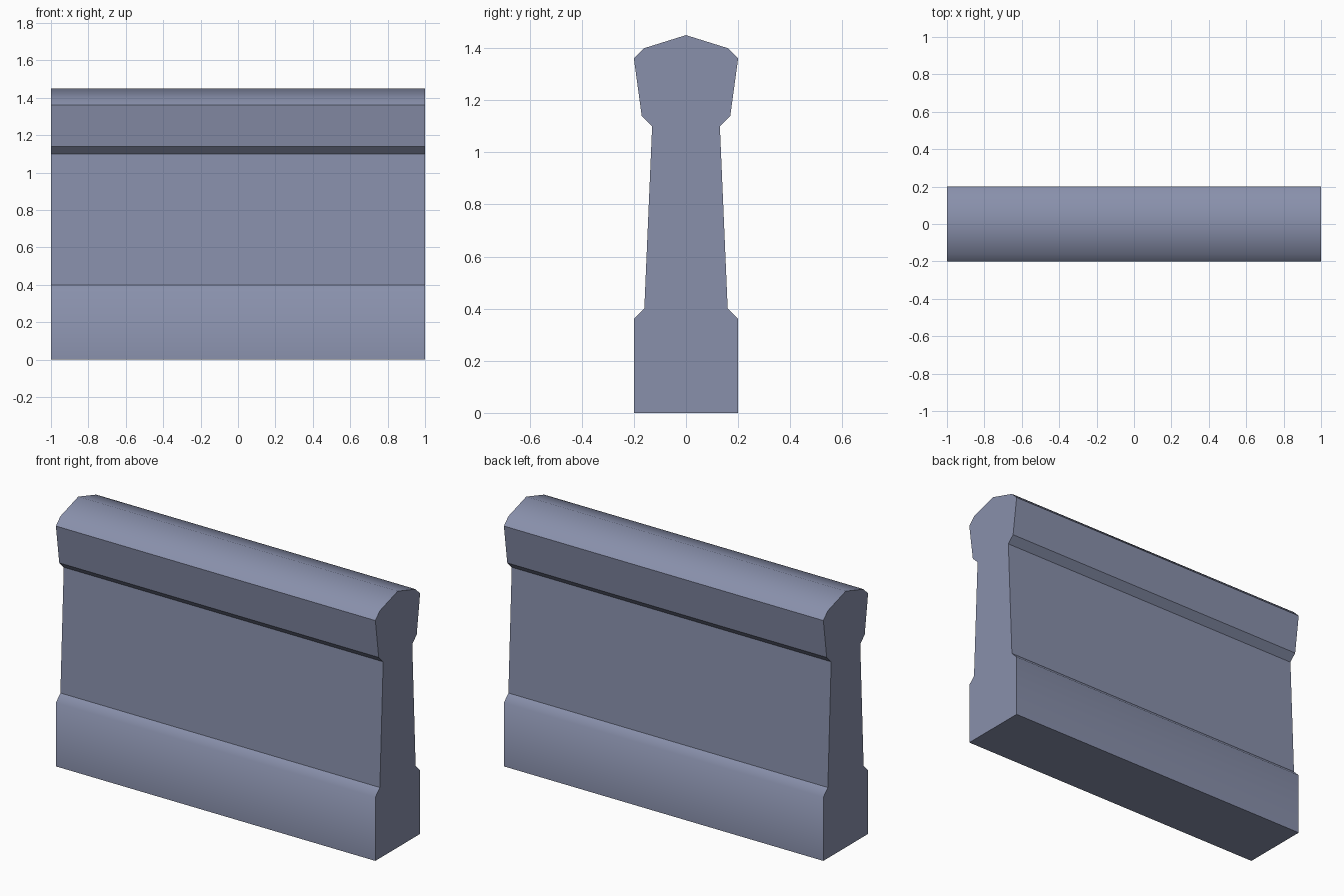
import bpy
import bmesh

cube = bpy.data.objects.get("Cube")
if cube:
    bpy.data.objects.remove(cube, do_unlink=True)

stone = bpy.data.materials.new("blue_grey_stone")
stone.use_nodes = True
colour = (0.25, 0.28, 0.41, 1.0)
stone.diffuse_color = colour
stone.node_tree.nodes["Principled BSDF"].inputs["Base Color"].default_value = colour

# Half of the wall's cross-section (y, z), from the plinth up to the ridge
half = [(0.20, 0.0), (0.20, 0.36), (0.16, 0.40), (0.13, 1.10),
        (0.17, 1.14), (0.20, 1.36), (0.16, 1.40), (0.0, 1.45)]
profile = half + [(-y, z) for y, z in reversed(half[:-1])]
# Heights where the shading rolls over the edge: plinth shoulder, coping crown
rounded_heights = (0.36, 1.40, 1.45)

# Extrude the section along the length of the wall
bm = bmesh.new()
end = bm.faces.new([bm.verts.new((-1, y, z)) for y, z in profile])
extruded = bmesh.ops.extrude_face_region(bm, geom=[end], use_keep_orig=True)
moved = [v for v in extruded["geom"] if isinstance(v, bmesh.types.BMVert)]
bmesh.ops.translate(bm, verts=moved, vec=(2, 0, 0))
bmesh.ops.recalc_face_normals(bm, faces=bm.faces)

# Keep all other edges crisp
for face in bm.faces:
    face.smooth = True
for edge in bm.edges:
    a, b = (v.co for v in edge.verts)
    lengthwise = abs(a.x - b.x) > 1
    edge.smooth = lengthwise and any(abs(a.z - h) < 0.001 for h in rounded_heights)

mesh = bpy.data.meshes.new("barrier_wall")
bm.to_mesh(mesh)
bm.free()
mesh.materials.append(stone)
wall = bpy.data.objects.new("barrier_wall", mesh)
bpy.context.collection.objects.link(wall)
